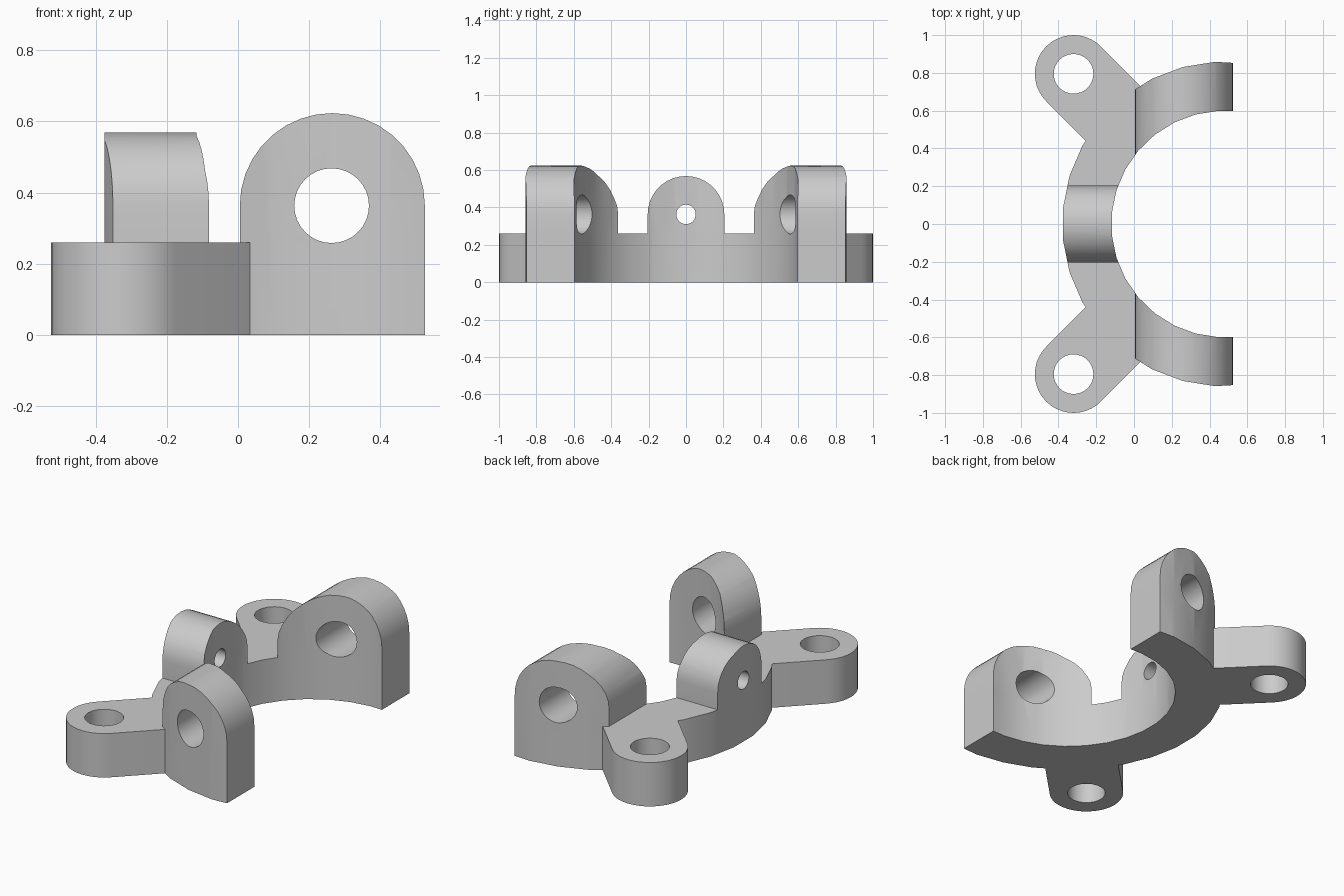
import bpy, bmesh
from math import cos, sin, radians, sqrt
from mathutils import Matrix, Vector

if "Cube" in bpy.data.objects:
    bpy.data.objects.remove(bpy.data.objects["Cube"], do_unlink=True)

CX = 0.48                 # ring centre on x
R_IN, R_OUT = 0.6, 0.86   # ring radii
END = 0.525               # flat cut at the open ends
BASE = 0.26               # base height
AXIS_Z = 0.363            # height of the cross holes

steel = bpy.data.materials.new("plain grey")
steel.use_nodes = True
grey = (0.6, 0.6, 0.6, 1)
steel.diffuse_color = grey
steel.node_tree.nodes["Principled BSDF"].inputs["Base Color"].default_value = grey


def arc(cx, cy, r, start, end, steps):
    angles = [radians(start + (end - start) * i / steps) for i in range(steps + 1)]
    return [(cx + r * cos(a), cy + r * sin(a)) for a in angles]


def prism(name, profile, low, high, matrix=Matrix()):
    """Extrude a flat outline from low to high, then place it by matrix."""
    bm = bmesh.new()
    face = bm.faces.new([bm.verts.new((u, v, low)) for u, v in profile])
    top = bmesh.ops.extrude_face_region(bm, geom=[face])["geom"]
    moved = [g for g in top if isinstance(g, bmesh.types.BMVert)]
    bmesh.ops.translate(bm, verts=moved, vec=(0, 0, high - low))
    bm.transform(matrix)
    bmesh.ops.recalc_face_normals(bm, faces=bm.faces)
    mesh = bpy.data.meshes.new(name)
    bm.to_mesh(mesh)
    bm.free()
    mesh.materials.append(steel)
    obj = bpy.data.objects.new(name, mesh)
    bpy.context.collection.objects.link(obj)
    return obj


def combine(target, tool, operation):
    mod = target.modifiers.new(operation, 'BOOLEAN')
    mod.operation, mod.solver, mod.object = operation, 'EXACT', tool
    bpy.context.view_layer.objects.active = target
    bpy.ops.object.modifier_apply(modifier=mod.name)
    bpy.data.objects.remove(tool, do_unlink=True)


def half_ring(name, height):
    outer = arc(CX, 0, R_OUT, 93.4, 266.6, 15)
    inner = arc(CX, 0, R_IN, 266.6, 93.4, 15)
    ends = [(END, -0.853), (END, -0.597)]
    outline = outer + ends + inner + [(x, -y) for x, y in reversed(ends)]
    return prism(name, outline, 0, height)


def lug_outline(centre, r):
    return [(centre - r, 0), (centre + r, 0)] + arc(centre, AXIS_Z, r, 0, 180, 18)


# Profile planes: u,v,depth mapped to x,z,y and to y,z,x
ALONG_Y = Matrix(((1, 0, 0, 0), (0, 0, 1, 0), (0, 1, 0, 0), (0, 0, 0, 1)))
ALONG_X = Matrix(((0, 0, 1, 0), (1, 0, 0, 0), (0, 1, 0, 0), (0, 0, 0, 1)))

bracket = half_ring("clamp_bracket", BASE)

# Mounting ears reaching out diagonally from the ring
EAR_X, EAR_Y, EAR_R, REACH = -0.32, 0.795, 0.205, 0.35
step = Vector((1, -1)) * REACH / sqrt(2)
for side in (1, -1):
    rounded = arc(EAR_X, EAR_Y, EAR_R, 45, 225, 20)
    root = [(rounded[i][0] + step.x, rounded[i][1] + step.y) for i in (-1, 0)]
    ear = prism("ear", [(x, side * y) for x, y in rounded + root], 0, BASE)
    combine(bracket, ear, 'UNION')

# Round-topped lugs, curved by the ring they stand on
lugs = [("left_lug", lug_outline(0.265, 0.26), 0.1, 1, ALONG_Y),
        ("right_lug", lug_outline(0.265, 0.26), -1, -0.1, ALONG_Y),
        ("middle_lug", lug_outline(0, 0.205), -0.6, 0.1, ALONG_X)]
for name, outline, low, high, plane in lugs:
    lug = half_ring(name, 0.8)
    combine(lug, prism("lug_shape", outline, low, high, plane), 'INTERSECT')
    combine(bracket, lug, 'UNION')

# Bolt holes through lugs and ears
holes = [((0.263, AXIS_Z), 0.105, ALONG_Y), ((0, AXIS_Z), 0.052, ALONG_X)]
holes += [((EAR_X, side * EAR_Y), 0.105, Matrix()) for side in (1, -1)]
for (u, v), r, plane in holes:
    circle = arc(u, v, r, 0, 360, 32)[:-1]
    combine(bracket, prism("hole", circle, -1.2, 1.2, plane), 'DIFFERENCE')

# Smooth curved walls, keep the edges crisp
bpy.ops.object.select_all(action='DESELECT')
bracket.select_set(True)
bpy.context.view_layer.objects.active = bracket
bpy.ops.object.shade_smooth_by_angle(angle=radians(25))
